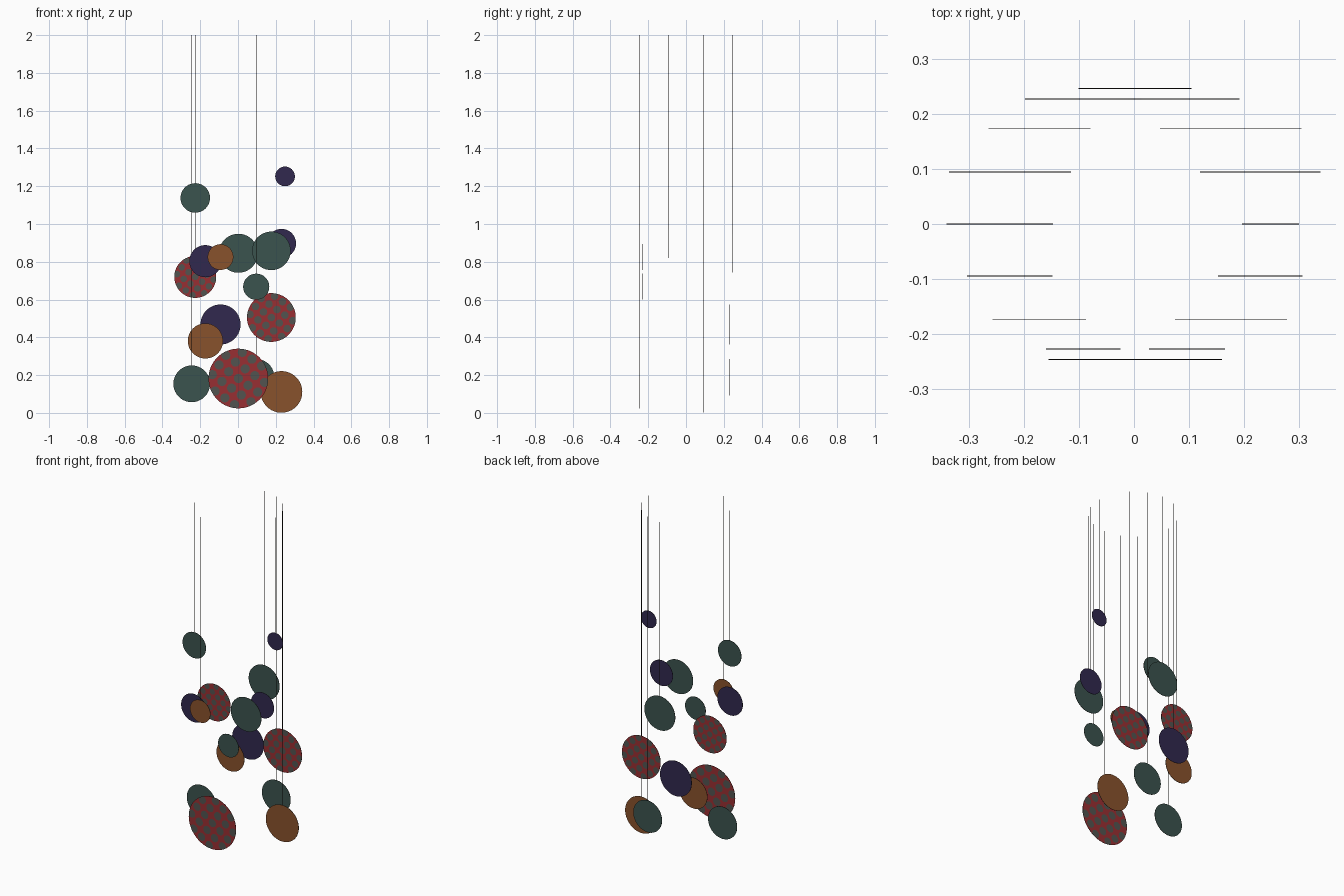
import bpy, bmesh, math
from mathutils import Matrix, Vector

if "Cube" in bpy.data.objects:
    bpy.data.objects.remove(bpy.data.objects["Cube"])


def lin(c):
    c /= 255
    return c / 12.92 if c <= 0.04045 else ((c + 0.055) / 1.055) ** 2.4


def material(name, rgb):
    m = bpy.data.materials.new(name)
    m.diffuse_color = (*[lin(c) for c in rgb], 1)
    m.use_nodes = True
    m.node_tree.nodes["Principled BSDF"].inputs["Base Color"].default_value = m.diffuse_color
    return m


MATS = {
    "green": material("dark green", (59, 83, 78)),
    "brown": material("brown", (137, 82, 44)),
    "navy": material("navy", (49, 40, 78)),
    "red": material("red", (153, 47, 50)),
    "dot": material("grey", (82, 84, 80)),
    "wire": material("charcoal", (40, 36, 32)),
}
RING = 0.247          # radius of the ring of hanging discs
THICK = 0.0016        # disc thickness
WIRE_R = 0.0006


def finish(bm, name, *mats):
    me = bpy.data.meshes.new(name)
    bm.to_mesh(me)
    bm.free()
    for m in mats:
        me.materials.append(MATS[m])
    bpy.context.collection.objects.link(bpy.data.objects.new(name, me))


def disc(name, mat, x, y, z, r):
    """Thin upright disc with a dark rim."""
    bm = bmesh.new()
    rot = Matrix.Translation((x, y, z)) @ Matrix.Rotation(math.pi / 2, 4, 'X')
    bmesh.ops.create_cone(bm, cap_ends=True, segments=64, radius1=r, radius2=r,
                          depth=THICK, matrix=rot)
    for f in bm.faces:
        f.material_index = 0 if len(f.verts) > 4 else 1
    finish(bm, name, mat, "wire")


def wire(name, x, y, z0):
    bm = bmesh.new()
    bmesh.ops.create_cone(bm, cap_ends=True, segments=6, radius1=WIRE_R, radius2=WIRE_R,
                          depth=2 - z0, matrix=Matrix.Translation((x, y, (2 + z0) / 2)))
    finish(bm, name, "wire")


def dots(name, x, y, z, r):
    """Staggered spots showing on both faces, trimmed at the disc's edge."""
    bm = bmesh.new()
    step, dr = r * 0.28, r * 0.155
    for j in range(-4, 5):
        for i in range(-4, 5):
            if (i + j) % 2:
                continue
            c = Vector((i * step, j * step))
            c.rotate(Matrix.Rotation(math.radians(10), 2))
            if c.length > r * 0.98:
                continue
            pts = []
            for n in range(16):
                t = 2 * math.pi * n / 16
                px, pz = c.x + dr * math.cos(t), c.y + dr * math.sin(t)
                k = min(1, r * 0.998 / math.hypot(px, pz))
                pts.append((x + px * k, z + pz * k))
            for side in (-1, 1):
                vs = [bm.verts.new((px, y + side * (THICK / 2 + 0.0006), pz)) for px, pz in pts]
                bm.faces.new(vs if side < 0 else vs[::-1])
    finish(bm, name, "dot")


# Discs counter-clockwise from +x: colour, centre height, radius
DISCS = [
    ("navy", 1.252, 0.052), ("brown", 0.111, 0.110), ("red", 0.505, 0.129),
    ("green", 0.189, 0.096), ("green", 0.845, 0.103), ("navy", 0.468, 0.106),
    ("brown", 0.381, 0.093), ("red", 0.720, 0.111), ("green", 0.154, 0.097),
    ("green", 1.138, 0.078), ("navy", 0.803, 0.085), ("brown", 0.825, 0.068),
    ("red", 0.182, 0.158), ("green", 0.668, 0.069), ("green", 0.858, 0.102),
    ("navy", 0.897, 0.077),
]
for k, (mat, z, r) in enumerate(DISCS):
    a = k * math.pi / 8
    x, y = RING * math.cos(a) + 0.002, RING * math.sin(a)
    disc(f"hanging_disc_{k}", mat, x, y, z, r)
    wire(f"hanging_wire_{k}", x, y, z + r)
    if mat == "red":
        dots(f"disc_dots_{k}", x, y, z, r)
